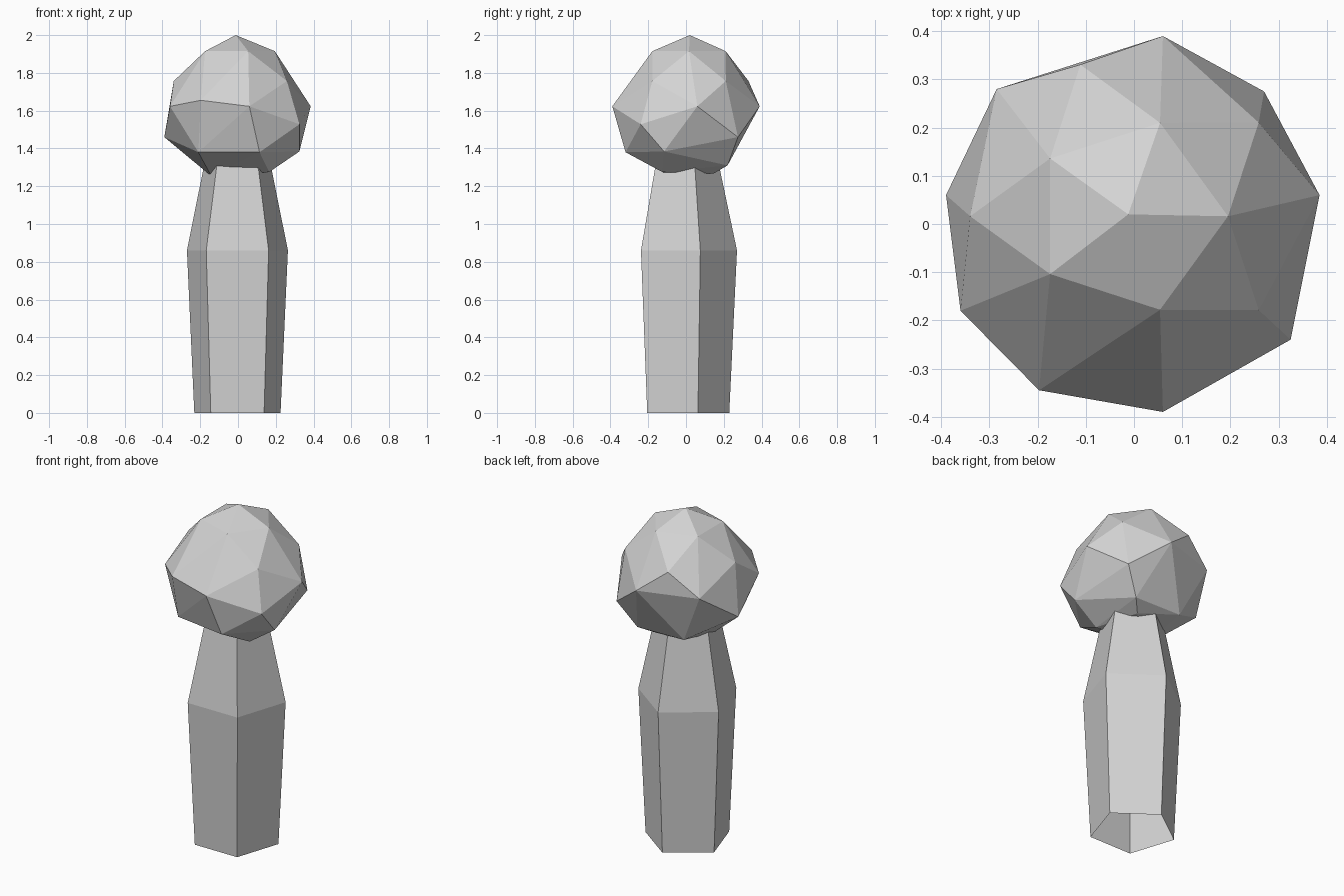
import bpy
import bmesh
from math import radians, cos, sin

cube = bpy.data.objects.get("Cube")
if cube:
    bpy.data.objects.remove(cube, do_unlink=True)

grey = bpy.data.materials.new("plain grey")
grey.use_nodes = True
grey.diffuse_color = (0.65, 0.65, 0.65, 1)
grey.node_tree.nodes["Principled BSDF"].inputs["Base Color"].default_value = grey.diffuse_color


def ring(radius, z, start, center):
    """Five evenly spaced points around a centre."""
    angles = [radians(start + 72 * i) for i in range(5)]
    return [(center[0] + radius * cos(a), center[1] + radius * sin(a), z) for a in angles]


def add_object(name, bm):
    """Turn a bmesh into a flat shaded grey object."""
    bmesh.ops.recalc_face_normals(bm, faces=bm.faces)
    mesh = bpy.data.meshes.new(name)
    bm.to_mesh(mesh)
    bm.free()
    mesh.materials.append(grey)
    obj = bpy.data.objects.new(name, mesh)
    bpy.context.collection.objects.link(obj)
    return obj


def build_body():
    """Five-sided tapering column, open underneath, its top hidden in the head."""
    bm = bmesh.new()
    loops = []
    for radius, z in ((0.24, 0), (0.281, 0.86), (0.169, 1.39)):
        points = ring(radius, z, 90, (-0.003, -0.011))
        loops.append([bm.verts.new(p) for p in points])
    for low, high in zip(loops, loops[1:]):
        for i in range(5):
            j = (i + 1) % 5
            bm.faces.new((low[i], low[j], high[j], high[i]))
    bm.faces.new(loops[-1])
    add_object("body", bm)


def build_head():
    """Faceted ball: a regular crown, with uneven facets from the waist down."""
    center = (-0.009, 0.016)
    crown = [(-0.012, 0.02, 2)] + ring(0.204, 1.915, 0, center)
    shoulder = ring(0.331, 1.757, 36, center)
    shoulder[3] = (-0.197, -0.345, 1.655)
    waist = [(x, y, 1.623) for x, y in
             ((0.385, 0.06), (0.06, 0.39), (-0.285, 0.28), (-0.36, -0.18), (0.06, -0.39))]
    cheeks = [(0.325, -0.24, 1.528), (0.27, 0.275, 1.46), (-0.39, 0.06, 1.46)]
    jaw = [(0.325, -0.116, 1.384), (0.114, -0.32, 1.38), (-0.21, -0.27, 1.38),
           (0.17, 0.22, 1.31), (-0.14, 0.22, 1.315)]
    chin = [(-0.14, -0.06, 1.252), (0.165, -0.125, 1.275), (0.1, 0.148, 1.268)]

    bm = bmesh.new()
    for point in crown + shoulder + waist + cheeks + jaw + chin:
        bm.verts.new(point)
    hull = bmesh.ops.convex_hull(bm, input=bm.verts)
    spare = [v for v in hull["geom_interior"] if isinstance(v, bmesh.types.BMVert)]
    bmesh.ops.delete(bm, geom=spare, context="VERTS")
    add_object("head", bm)


build_body()
build_head()
